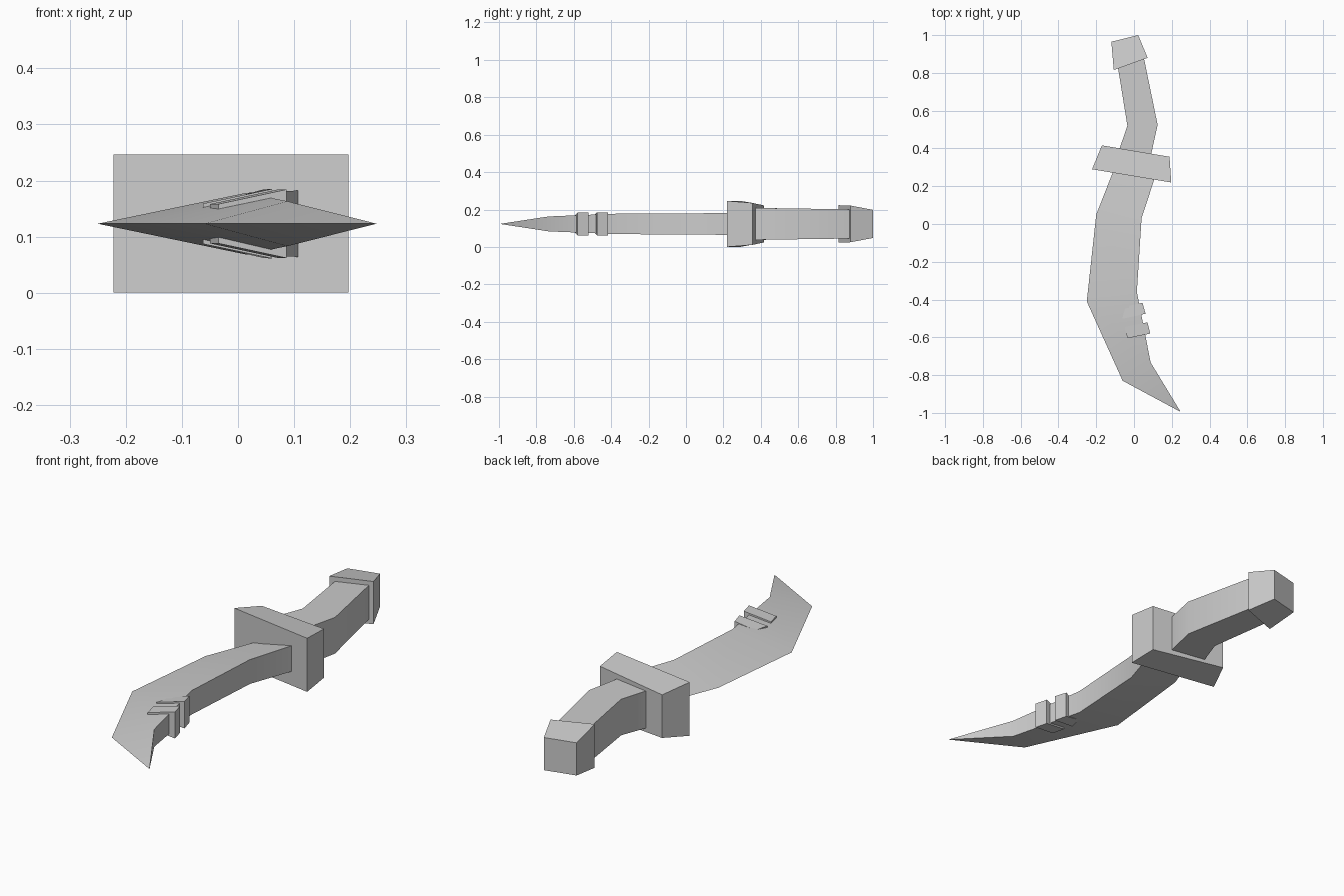
import bpy
import bmesh

MID = 0.123  # height of the flat plane the whole dagger is mirrored about

cube = bpy.data.objects.get("Cube")
if cube:
    bpy.data.objects.remove(cube, do_unlink=True)

grey = bpy.data.materials.new("plain grey")
grey.use_nodes = True
colour = (0.6, 0.6, 0.6, 1)
grey.diffuse_color = colour
grey.node_tree.nodes["Principled BSDF"].inputs["Base Color"].default_value = colour


def loft(name, stations):
    """Skin four-cornered sections; each is (left x, y, half height), (right x, y, half height)."""
    bm = bmesh.new()
    rings = []
    for left, right in stations:
        corners = ((left, 1), (right, 1), (right, -1), (left, -1))
        rings.append([bm.verts.new((x, y, MID + s * h)) for (x, y, h), s in corners])
    for a, b in zip(rings, rings[1:]):
        for i in range(4):
            j = (i + 1) % 4
            bm.faces.new((a[i], a[j], b[j], b[i]))
    bm.faces.new(rings[0])
    bm.faces.new(rings[-1][::-1])
    # collapse the cutting edge and the point
    bmesh.ops.remove_doubles(bm, verts=bm.verts, dist=0.0005)
    bmesh.ops.recalc_face_normals(bm, faces=bm.faces)
    mesh = bpy.data.meshes.new(name)
    bm.to_mesh(mesh)
    bm.free()
    mesh.materials.append(grey)
    obj = bpy.data.objects.new(name, mesh)
    bpy.context.collection.objects.link(obj)
    bpy.ops.object.select_all(action="DESELECT")
    obj.select_set(True)
    bpy.context.view_layer.objects.active = obj
    bpy.ops.object.shade_smooth_by_angle(angle=0.5)
    return obj


# Curved blade: sharp outer edge, thick spine, pointed tip
loft("blade", [
    ((-0.09, 0.33, 0), (0.125, 0.29, 0.06)),
    ((-0.2, 0.05, 0), (0.04, 0.03, 0.056)),
    ((-0.25, -0.41, 0), (0.015, -0.36, 0.055)),
    ((-0.06, -0.83, 0), (0.088, -0.733, 0.04)),
    ((0.247, -0.995, 0), (0.247, -0.995, 0)),
])

# Two wedge-shaped bands over the spine
loft("upper_spine_band", [
    ((-0.045, -0.437, 0.036), (0.045, -0.417, 0.061)),
    ((-0.062, -0.502, 0.036), (0.061, -0.475, 0.062)),
])
loft("lower_spine_band", [
    ((-0.05, -0.545, 0.035), (0.071, -0.521, 0.061)),
    ((-0.035, -0.605, 0.035), (0.086, -0.58, 0.061)),
])

# Crossguard, narrowing toward the grip
loft("guard", [
    ((-0.222, 0.29, 0.123), (0.197, 0.22, 0.123)),
    ((-0.17, 0.416, 0.099), (0.188, 0.356, 0.112)),
])

# Bent grip
loft("grip", [
    ((-0.09, 0.36, 0.086), (0.08, 0.32, 0.086)),
    ((-0.035, 0.52, 0.083), (0.125, 0.525, 0.083)),
    ((-0.09, 0.86, 0.078), (0.05, 0.89, 0.078)),
])

# Pommel, tapering toward the end
loft("pommel", [
    ((-0.107, 0.815, 0.1), (0.072, 0.88, 0.098)),
    ((-0.12, 0.965, 0.075), (0.022, 1.0, 0.075)),
])
